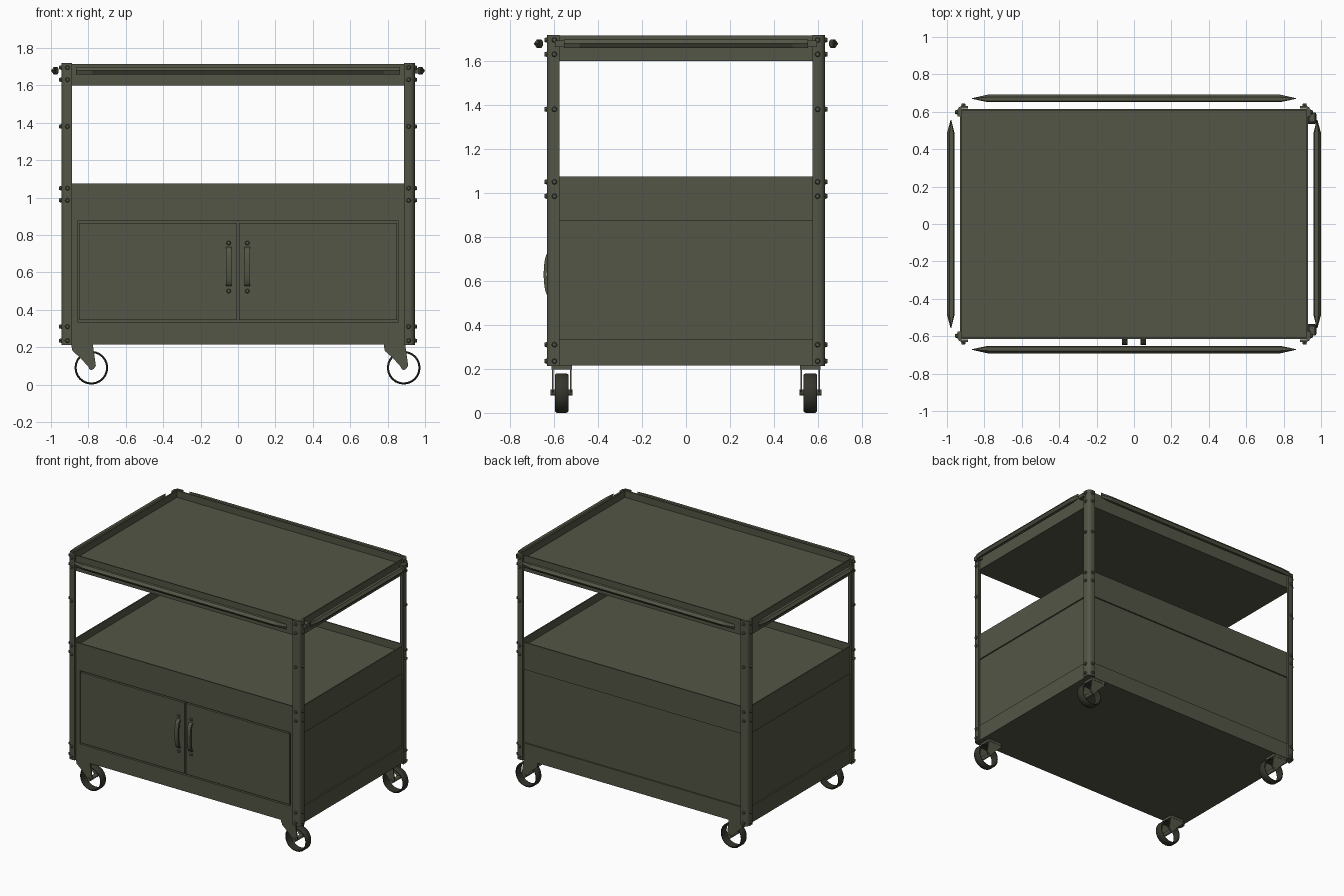
import bpy, bmesh, math
from mathutils import Vector, Matrix

if "Cube" in bpy.data.objects:
    bpy.data.objects.remove(bpy.data.objects["Cube"])


def mat(name, col):
    m = bpy.data.materials.new(name)
    m.diffuse_color = (*col, 1)
    m.use_nodes = True
    m.node_tree.nodes["Principled BSDF"].inputs["Base Color"].default_value = m.diffuse_color
    return m


OLIVE = mat("olive_paint", (0.085, 0.092, 0.060))
RUBBER = mat("dark_rubber", (0.036, 0.036, 0.026))


def finish(name, bm, m=OLIVE, smooth=False):
    bmesh.ops.recalc_face_normals(bm, faces=bm.faces[:])
    me = bpy.data.meshes.new(name)
    bm.to_mesh(me)
    bm.free()
    ob = bpy.data.objects.new(name, me)
    bpy.context.collection.objects.link(ob)
    me.materials.append(m)
    if smooth:
        bpy.ops.object.select_all(action='DESELECT')
        ob.select_set(True)
        bpy.context.view_layer.objects.active = ob
        bpy.ops.object.shade_smooth_by_angle(angle=math.radians(40))
    return ob


def add_box(bm, lo, hi):
    lo, hi = Vector(lo), Vector(hi)
    M = Matrix.Translation((lo + hi) / 2) @ Matrix.Diagonal((*(hi - lo), 1))
    return bmesh.ops.create_cube(bm, size=1, matrix=M)


def box(name, lo, hi):
    bm = bmesh.new()
    add_box(bm, lo, hi)
    return finish(name, bm)


def loft(bm, rings):
    # skin closed rings of points and cap both ends
    vs = [[bm.verts.new(p) for p in r] for r in rings]
    n = len(vs[0])
    for a, b in zip(vs, vs[1:]):
        for i in range(n):
            bm.faces.new((a[i], a[(i + 1) % n], b[(i + 1) % n], b[i]))
    bm.faces.new(vs[0])
    bm.faces.new(vs[-1])


def cyl(bm, c, axis, r, depth, seg=12, r2=None):
    q = Vector(axis).to_track_quat('Z', 'Y').to_matrix().to_4x4()
    bmesh.ops.create_cone(bm, cap_ends=True, segments=seg, radius1=r,
                          radius2=r if r2 is None else r2, depth=depth,
                          matrix=Matrix.Translation(c) @ q)


def tray(name, z0, z1, floor, hx=0.93, hy=0.615):
    bm = bmesh.new()
    add_box(bm, (-hx, -hy, z0), (hx, hy, z1))
    bm.faces.ensure_lookup_table()
    top = max(bm.faces, key=lambda f: f.calc_center_median().z)
    bmesh.ops.inset_region(bm, faces=[top], thickness=0.012)
    for v in top.verts:
        v.co.z = z1
    r = bmesh.ops.extrude_face_region(bm, geom=[top])
    for v in r['geom']:
        if isinstance(v, bmesh.types.BMVert):
            v.co.z = floor
    bmesh.ops.delete(bm, geom=[top], context='FACES_ONLY')
    return finish(name, bm)


# Trays and base
tray("top_tray", 1.60, 1.715, 1.665)
tray("middle_tray", 0.875, 1.075, 1.02)
box("base_tray", (-0.93, -0.615, 0.215), (0.93, 0.615, 0.335))

# Cabinet body, front stiles and doors with dark gaps around them
box("cabinet_body", (-0.92, -0.598, 0.335), (0.92, 0.605, 0.875))
for s in (-1, 1):
    a, b = sorted((s * 0.857, s * 0.93))
    box("front_stile", (a, -0.615, 0.335), (b, -0.59, 0.875))
    a, b = sorted((s * 0.006, s * 0.849))
    box("cabinet_door", (a, -0.615, 0.345), (b, -0.59, 0.865))

# Door handles: bowed grips with a bolt above and below
for s in (-1, 1):
    bm = bmesh.new()
    x, rings = s * 0.05, []
    for i in range(13):
        t = math.pi * i / 12
        z = 0.63 - 0.098 * math.cos(t)
        y = -0.612 - 0.028 * math.sin(t) ** 0.6
        th = 0.007
        nz = th * math.cos(t)
        ny = th * math.sin(t)
        w = 0.014
        rings.append([(x - w, y - ny, z - nz), (x + w, y - ny, z - nz),
                      (x + w, y + ny, z + nz), (x - w, y + ny, z + nz)])
    loft(bm, rings)
    for z in (0.50, 0.757):
        cyl(bm, (x, -0.618, z), (0, -1, 0), 0.013, 0.012, 8, 0.009)
    finish("door_handle", bm, OLIVE, True)

# Corner posts: rounded angle section
TX, TY, T, W, R = 0.945, 0.632, 0.014, 0.058, 0.03
arc = [(math.cos(math.pi / 2 * i / 6), math.sin(math.pi / 2 * i / 6)) for i in range(7)]
prof = [(TX, TY - W)] + [(TX - R + R * c, TY - R + R * s) for c, s in arc] + [(TX - W, TY)]
ri = R - T
prof += [(TX - W, TY - T)] + [(TX - R + ri * c, TY - R + ri * s) for c, s in arc[::-1]] + [(TX - T, TY - W)]
for sx in (-1, 1):
    for sy in (-1, 1):
        bm = bmesh.new()
        loft(bm, [[(sx * x, sy * y, z) for x, y in prof] for z in (0.212, 1.718)])
        finish("corner_post", bm, OLIVE, True)
        # Post bolts on both faces
        bm = bmesh.new()
        for z in (1.695, 1.63, 1.38, 1.05, 0.985, 0.31, 0.235):
            cyl(bm, (sx * 0.912, sy * (TY + 0.004), z), (0, sy, 0), 0.013, 0.014, 8, 0.009)
            cyl(bm, (sx * (TX + 0.004), sy * 0.598, z), (sx, 0, 0), 0.013, 0.014, 8, 0.009)
        finish("post_bolts", bm, OLIVE, True)

# Bumper rails around the top tray, pointed at both ends
sec = [(0.021, 0), (0.007, 0.019), (-0.014, 0.019), (-0.02, 0.01),
       (-0.02, -0.01), (-0.014, -0.019), (0.007, -0.019)]


def rail(name, off, half, taper, along_x, sgn):
    bm = bmesh.new()
    rings = []
    for t, k in ((-half, 0.1), (-half + taper, 1), (half - taper, 1), (half, 0.1)):
        ring = []
        for o, z in sec:
            d = sgn * (off + o * k)
            ring.append((t, d, 1.678 + z) if along_x else (d, t, 1.678 + z))
        rings.append(ring)
    loft(bm, rings)
    finish(name, bm)


for s in (-1, 1):
    rail("long_rail", 0.671, 0.865, 0.085, True, s)
    rail("short_rail", 0.979, 0.555, 0.07, False, s)
for s in (-1, 1):
    box("rail_bracket", (0.935, s * 0.57 - 0.025, 1.664), (0.968, s * 0.57 + 0.025, 1.692))

# Casters: swivel plate, fork, axle and open ring wheel
fork = [(-0.06, 0.205), (0.055, 0.205), (0.07, 0.10), (0.058, 0.083),
        (0.036, 0.088), (-0.01, 0.14), (-0.055, 0.18)]
for cx in (-0.83, 0.84):
    for cy in (-0.565, 0.565):
        bm = bmesh.new()
        add_box(bm, (cx - 0.06, cy - 0.047, 0.197), (cx + 0.055, cy + 0.047, 0.216))
        for s in (-1, 1):
            loft(bm, [[(cx + x, cy + s * y, z) for x, z in fork] for y in (0.037, 0.045)])
        wx = cx + 0.046
        cyl(bm, (wx, cy, 0.092), (0, 1, 0), 0.014, 0.10)
        finish("caster_fork", bm)
        bm = bmesh.new()
        wheel = [(0.079, -0.03), (0.084, -0.03), (0.09, -0.022), (0.09, 0.022),
                 (0.084, 0.03), (0.079, 0.03)]
        n, vs = 24, []
        for i in range(n):
            a = 2 * math.pi * i / n
            vs.append([bm.verts.new((wx + r * math.cos(a), cy + y, 0.09 + r * math.sin(a)))
                       for r, y in wheel])
        for i in range(n):
            p, q = vs[i], vs[(i + 1) % n]
            for j in range(6):
                k = (j + 1) % 6
                bm.faces.new((p[j], p[k], q[k], q[j]))
        finish("caster_wheel", bm, RUBBER, True)
